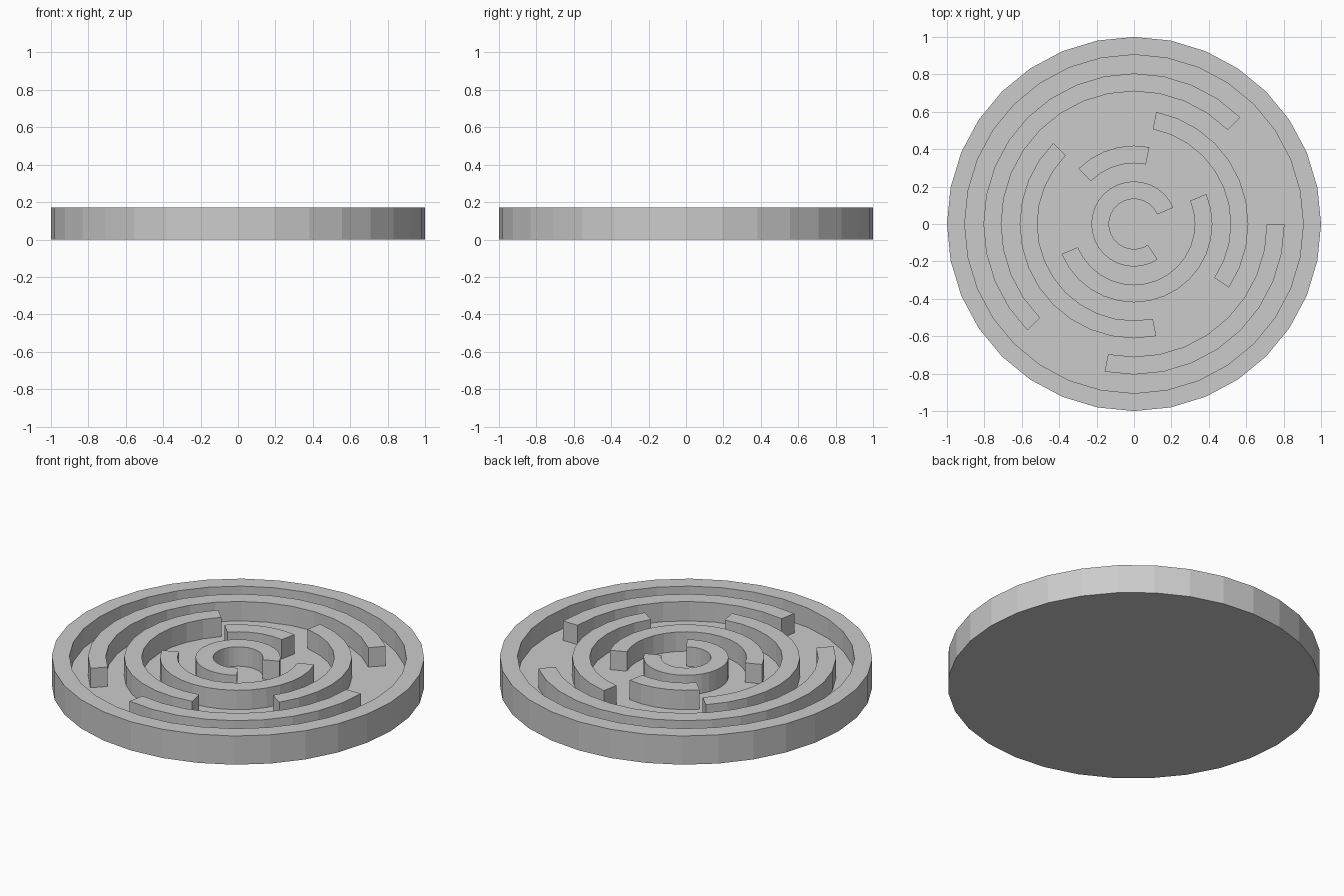
import bpy, bmesh
from math import sin, cos, tau

if "Cube" in bpy.data.objects:
    bpy.data.objects.remove(bpy.data.objects["Cube"])

N = 32          # sides of a full circle
TOP = 0.17      # height of rim and walls
FLOOR = 0.055   # height of the dish floor


def pt(bm, r, step, z):
    a = tau * step / N
    return bm.verts.new((r * cos(a), r * sin(a), z))


def finish(bm, name):
    bmesh.ops.recalc_face_normals(bm, faces=bm.faces)
    mesh = bpy.data.meshes.new(name)
    bm.to_mesh(mesh)
    bm.free()
    obj = bpy.data.objects.new(name, mesh)
    bpy.context.collection.objects.link(obj)


def dish(name, profile):
    """Lathe an open profile and cap its first and last loops."""
    bm = bmesh.new()
    loops = [[pt(bm, r, i, z) for i in range(N)] for r, z in profile]
    for a, b in zip(loops, loops[1:]):
        for i in range(N):
            j = (i + 1) % N
            bm.faces.new((a[i], a[j], b[j], b[i]))
    bm.faces.new(loops[0])
    bm.faces.new(loops[-1])
    finish(bm, name)


def arc_wall(name, r0, r1, start, end):
    """Curved wall between two step angles, closed at both ends."""
    bm = bmesh.new()
    section = ((r0, FLOOR), (r1, FLOOR), (r1, TOP), (r0, TOP))
    cuts = [[pt(bm, r, s, z) for r, z in section] for s in range(start, end + 1)]
    for a, b in zip(cuts, cuts[1:]):
        for i in range(4):
            j = (i + 1) % 4
            bm.faces.new((a[i], a[j], b[j], b[i]))
    bm.faces.new(cuts[0])
    bm.faces.new(cuts[-1])
    finish(bm, name)


# Round tray with raised rim
dish("maze_tray", [(1, 0), (1, TOP), (0.905, TOP), (0.905, FLOOR)])

# Maze walls: inner radius, outer radius, start step, end step (11.25 degrees each)
walls = {
    "outer_wall_long": (0.71, 0.805, 4, 20),
    "outer_wall_short": (0.71, 0.805, 23, 32),
    "middle_wall_left": (0.517, 0.611, 12, 25),
    "middle_wall_right": (0.517, 0.611, -3, 7),
    "inner_wall_top": (0.325, 0.419, 7, 12),
    "inner_wall_bottom": (0.325, 0.419, 18, 34),
    "centre_wall": (0.134, 0.228, 2, 27),
}
for name, spec in walls.items():
    arc_wall(name, *spec)
